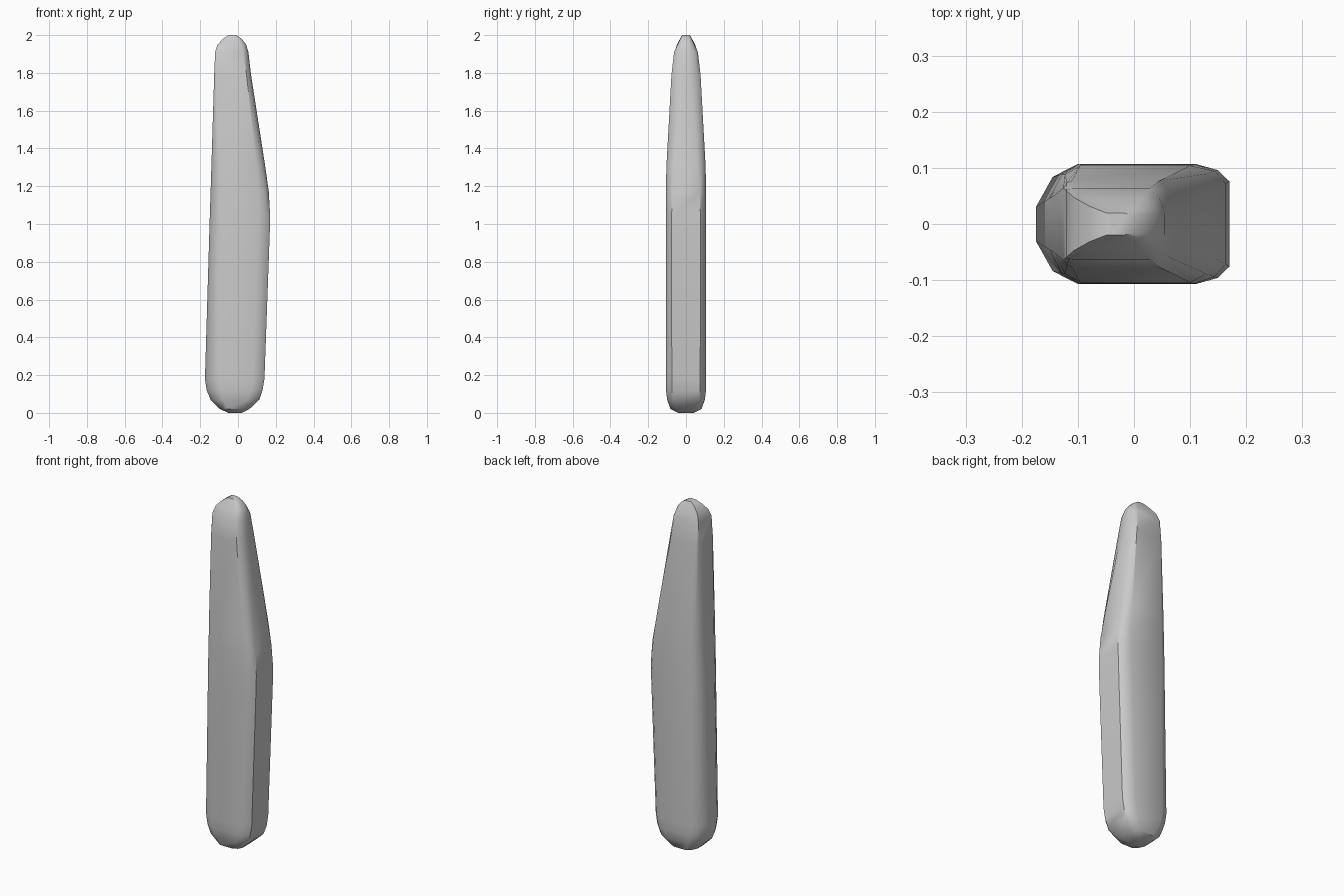
import bpy
import bmesh
import math

cube = bpy.data.objects.get("Cube")
if cube:
    bpy.data.objects.remove(cube, do_unlink=True)

# Plain grey material
grey = bpy.data.materials.new("plain_grey")
grey.use_nodes = True
colour = (0.6, 0.6, 0.6, 1)
grey.diffuse_color = colour
grey.node_tree.nodes["Principled BSDF"].inputs["Base Color"].default_value = colour

# Sections from foot to tip: height, left x, right x, half depth,
# left flat half width, left chamfer, right flat half width, right chamfer
sections = [
    (0, -.05, .02, .04, .02, .02, .02, .02),
    (.02, -.095, .06, .082, .03, .04, .045, .04),
    (.07, -.145, .113, .1, .03, .065, .07, .06),
    (.12, -.166, .13, .106, .03, .075, .075, .06),
    (.18, -.175, .14, .107, .03, .075, .075, .06),
    (.95, -.152, .168, .107, .045, .055, .077, .065),
    (1.05, -.149, .17, .107, .047, .052, .076, .06),
    (1.17, -.145, .163, .106, .049, .05, .072, .055),
    (1.3, -.141, .145, .104, .052, .045, .062, .045),
    (1.79, -.126, .069, .077, .064, .015, .024, .024),
    (1.91, -.121, .055, .063, .06, .012, .018, .028),
    (1.95, -.108, .043, .045, .048, .03, .018, .03),
    (1.98, -.08, .02, .03, .032, .03, .018, .02),
    (2, -.05, -.01, .02, .02, .015, .016, .01),
]


def ring(bm, z, left, right, depth, flat_l, cham_l, flat_r, cham_r):
    """One cross-section, mirrored front to back."""
    half = [
        (left, flat_l),
        (left + .4 * cham_l, flat_l + .7 * (depth - flat_l)),
        (left + cham_l, depth),
        (right - cham_r, depth),
        (right - .35 * cham_r, flat_r + .65 * (depth - flat_r)),
        (right, flat_r),
    ]
    outline = [(x, -y) for x, y in half] + half[::-1]
    return [bm.verts.new((x, y, z)) for x, y in outline]


# Tapered body lofted through the sections
bm = bmesh.new()
rings = [ring(bm, *s) for s in sections]
for low, high in zip(rings, rings[1:]):
    for i in range(len(low)):
        j = (i + 1) % len(low)
        bm.faces.new((low[i], low[j], high[j], high[i]))
bm.faces.new(rings[0][::-1])
bm.faces.new(rings[-1])
bmesh.ops.recalc_face_normals(bm, faces=bm.faces)

mesh = bpy.data.meshes.new("tapered_body")
bm.to_mesh(mesh)
bm.free()
mesh.materials.append(grey)
body = bpy.data.objects.new("tapered_body", mesh)
bpy.context.collection.objects.link(body)

# Smooth shading with the sharp rims kept
bpy.ops.object.select_all(action="DESELECT")
body.select_set(True)
bpy.context.view_layer.objects.active = body
bpy.ops.object.shade_smooth_by_angle(angle=math.radians(35))
